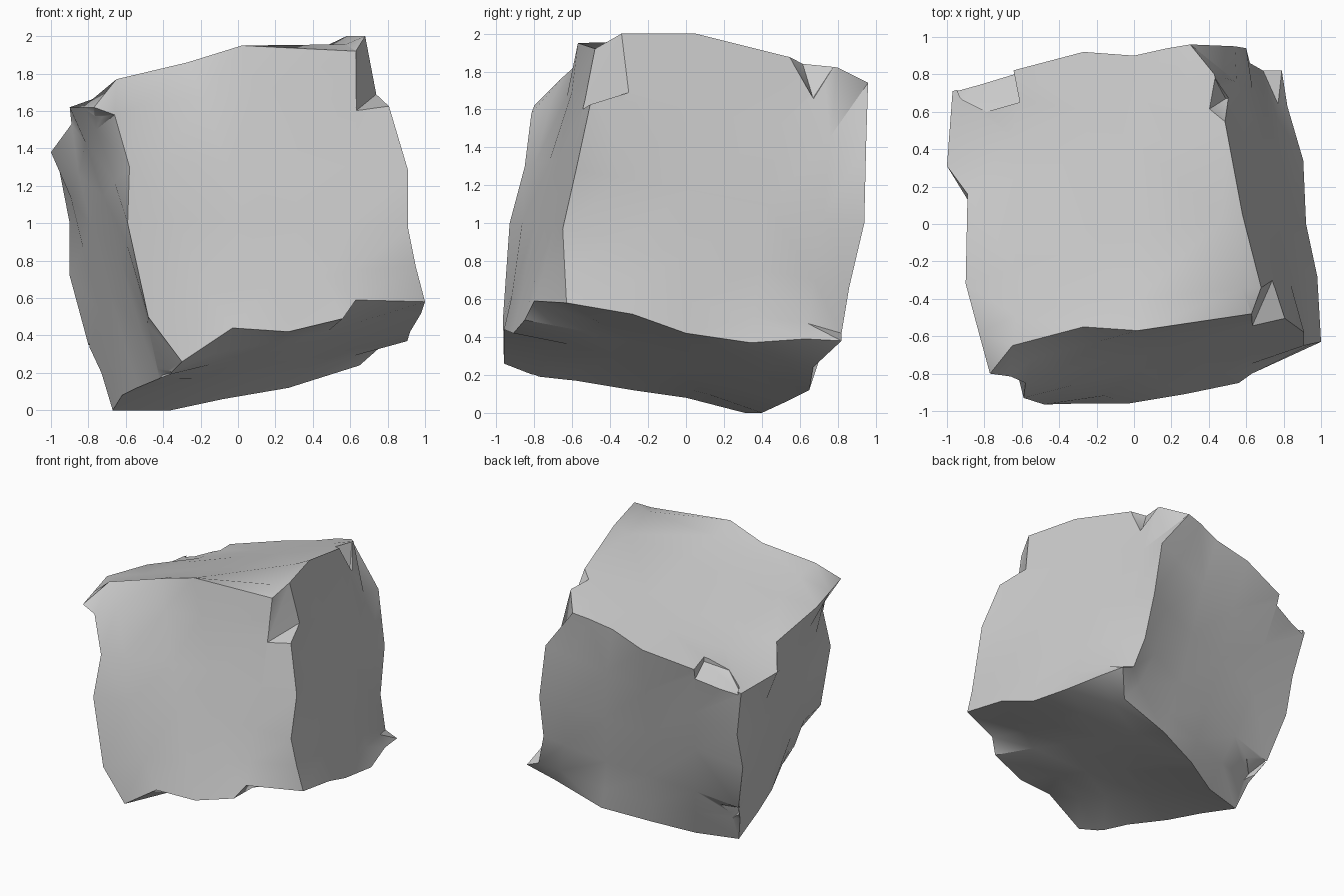
import bpy, bmesh, math
from mathutils import Vector as V

cube = bpy.data.objects.get("Cube")
if cube:
    bpy.data.objects.remove(cube, do_unlink=True)

stone = bpy.data.materials.new("grey_stone")
stone.use_nodes = True
col = (0.6, 0.6, 0.6, 1)
stone.diffuse_color = col
stone.node_tree.nodes["Principled BSDF"].inputs["Base Color"].default_value = col

# Corners of the tilted block: E, F top front; G, H top back; A, B bottom front; C, D bottom back
corner = {
    "A": (1.0, -0.63, 0.58), "B": (-0.30, -0.96, 0.26),
    "C": (-0.67, 0.31, 0.0), "D": (0.79, 0.82, 0.38),
    "E": (0.74, -0.47, 1.96), "F": (-0.77, -0.80, 1.62),
    "G": (-0.97, 0.71, 1.36), "H": (0.30, 0.96, 1.74),
}
N = 5
ridges = {}


def ridge(a, b, *mid):
    """Worn edge from corner a to corner b through four points."""
    pts = [V(corner[a])] + [V(p) for p in mid] + [V(corner[b])]
    ridges[a + b], ridges[b + a] = pts, pts[::-1]


# Top rim
ridge("F", "E", (-0.65, -0.65, 1.77), (-0.27, -0.55, 1.86), (0.02, -0.57, 1.95), (0.63, -0.48, 1.92))
ridge("E", "H", (0.68, -0.34, 2.0), (0.58, 0.05, 2.0), (0.49, 0.53, 1.88), (0.43, 0.80, 1.82))
ridge("G", "H", (-0.65, 0.82, 1.50), (-0.27, 0.92, 1.59), (0.0, 0.90, 1.67), (0.18, 0.94, 1.72))
ridge("F", "G", (-0.83, -0.58, 1.62), (-0.90, -0.32, 1.62), (-0.89, 0.16, 1.53), (-1.0, 0.31, 1.38))
# Uprights
ridge("E", "A", (0.80, -0.50, 1.65), (0.91, -0.58, 1.28), (0.91, -0.65, 0.97), (0.95, -0.64, 0.77))
ridge("F", "B", (-0.66, -0.815, 1.58), (-0.58, -0.85, 1.30), (-0.59, -0.93, 1.0), (-0.48, -0.965, 0.50))
ridge("H", "D", (0.54, 0.95, 1.42), (0.60, 0.94, 1.0), (0.62, 0.86, 0.66), (0.69, 0.82, 0.42))
ridge("G", "C", (-0.90, 0.66, 1.0), (-0.90, 0.59, 0.72), (-0.80, 0.50, 0.35), (-0.73, 0.38, 0.20))
# Bottom rim
ridge("B", "A", (-0.03, -0.96, 0.44), (0.27, -0.91, 0.42), (0.56, -0.85, 0.49), (0.63, -0.80, 0.59))
ridge("A", "D", (0.98, -0.28, 0.52), (0.92, 0.0, 0.42), (0.905, 0.34, 0.37), (0.82, 0.63, 0.39))
ridge("B", "C", (-0.37, -0.78, 0.19), (-0.42, -0.58, 0.17), (-0.54, -0.28, 0.12), (-0.62, 0.0, 0.08))
ridge("D", "C", (0.65, 0.67, 0.24), (0.27, 0.65, 0.12), (-0.08, 0.53, 0.06), (-0.36, 0.40, 0.0))

bm = bmesh.new()


def spans(pts):
    """Share of the ridge's length reached at each of its points."""
    out = [0.0]
    for p, q in zip(pts, pts[1:]):
        out.append(out[-1] + (q - p).length)
    return [d / out[-1] for d in out]


def side(a, b, c, d):
    """Stretch one flat side of the block between its four ridges."""
    lo, hi, le, ri = (ridges[k] for k in (a + b, d + c, a + d, b + c))
    slo, shi, sle, sri = (spans(r) for r in (lo, hi, le, ri))
    grid = [[None] * (N + 1) for _ in range(N + 1)]
    for j in range(N + 1):
        for i in range(N + 1):
            u = slo[i] + (shi[i] - slo[i]) * j / N
            v = sle[j] + (sri[j] - sle[j]) * u
            u = slo[i] + (shi[i] - slo[i]) * v
            grid[j][i] = (lo[i] * (1 - v) + hi[i] * v + le[j] * (1 - u) + ri[j] * u
                          - lo[0] * (1 - u) * (1 - v) - lo[N] * u * (1 - v)
                          - hi[0] * (1 - u) * v - hi[N] * u * v)
    # Relax the inner points, like a skin pulled tight; near neighbours pull harder
    inner = [(j, i) for j in range(1, N) for i in range(1, N)]
    pull = {}
    for j, i in inner:
        around = ((j, i - 1), (j, i + 1), (j - 1, i), (j + 1, i))
        pull[j, i] = [(r, s, 1 / (grid[r][s] - grid[j][i]).length) for r, s in around]
    for _ in range(80):
        for j, i in inner:
            total = sum(w for _, _, w in pull[j, i])
            grid[j][i] = sum((grid[r][s] * w for r, s, w in pull[j, i]), V((0, 0, 0))) / total
    vs = [[bm.verts.new(p) for p in row] for row in grid]
    for j in range(N):
        for i in range(N):
            bm.faces.new((vs[j][i], vs[j][i + 1], vs[j + 1][i + 1], vs[j + 1][i]))


for s in ("BAEF", "ADHE", "DCGH", "CBFG", "FEHG", "CDAB"):
    side(*s)
bmesh.ops.remove_doubles(bm, verts=bm.verts, dist=0.0005)
bmesh.ops.triangulate(bm, faces=bm.faces)
bmesh.ops.recalc_face_normals(bm, faces=bm.faces)


def to_object(name, b):
    me = bpy.data.meshes.new(name)
    b.to_mesh(me)
    b.free()
    ob = bpy.data.objects.new(name, me)
    bpy.context.collection.objects.link(ob)
    me.materials.append(stone)
    return ob


rock = to_object("stone_block", bm)
bpy.context.view_layer.objects.active = rock
rock.select_set(True)

# Chips broken out of the block, each the hull of a few points
chips = {
    "front_top_chip": [(0.63, -0.55, 1.60), (0.74, -0.30, 1.69), (0.63, -0.48, 1.90),
                       (0.68, -0.34, 2.0), (0.63, -0.46, 2.1), (0.69, -0.31, 2.1),
                       (0.95, -0.55, 1.62), (1.0, -0.3, 2.1), (0.66, -0.9, 1.6), (0.66, -0.9, 2.1)],
    "back_top_chip": [(0.49, 0.52, 1.92), (0.38, 0.60, 1.89), (0.42, 0.80, 1.86),
                      (0.49, 0.67, 1.66), (0.70, 0.52, 1.92), (0.70, 0.85, 1.86), (0.65, 0.7, 1.64)],
    "back_side_chip": [(-0.65, 0.86, 1.39), (-0.61, 0.65, 1.49), (-0.79, 0.60, 1.45),
                       (-0.93, 0.67, 1.35), (-0.97, 0.78, 1.33), (-0.62, 0.66, 1.8),
                       (-0.79, 0.61, 1.8), (-0.95, 0.8, 1.8), (-0.66, 0.88, 1.8)],
    "side_top_chip": [(-0.74, -0.62, 1.33), (-0.67, -0.79, 1.56), (-0.82, -0.68, 1.59),
                      (-0.90, -0.85, 1.35)],
    "front_base_chip": [(-0.53, -0.61, 0.33), (-0.48, -0.50, 0.11), (-0.35, -0.82, 0.20),
                        (-0.40, -0.62, 0.19), (-0.65, -0.72, 0.20), (-0.5, -0.7, 0.0)],
    "back_base_chip": [(-0.58, 0.53, 0.34), (-0.80, 0.49, 0.36), (-0.74, 0.37, 0.28),
                       (-0.60, 0.42, 0.09), (-0.80, 0.70, 0.10)],
}
for name, pts in chips.items():
    b = bmesh.new()
    for p in pts:
        b.verts.new(p)
    hull = bmesh.ops.convex_hull(b, input=b.verts)
    loose = {g for g in hull["geom_interior"] + hull["geom_unused"] if isinstance(g, bmesh.types.BMVert)}
    bmesh.ops.delete(b, geom=list(loose), context="VERTS")
    bmesh.ops.recalc_face_normals(b, faces=b.faces)
    cutter = to_object(name, b)
    cutter.hide_render = True
    mod = rock.modifiers.new(name, "BOOLEAN")
    mod.operation, mod.solver, mod.object = "DIFFERENCE", "EXACT", cutter
    bpy.ops.object.modifier_apply(modifier=name)
    bpy.data.objects.remove(cutter, do_unlink=True)

bpy.ops.object.shade_smooth_by_angle(angle=math.radians(38))
